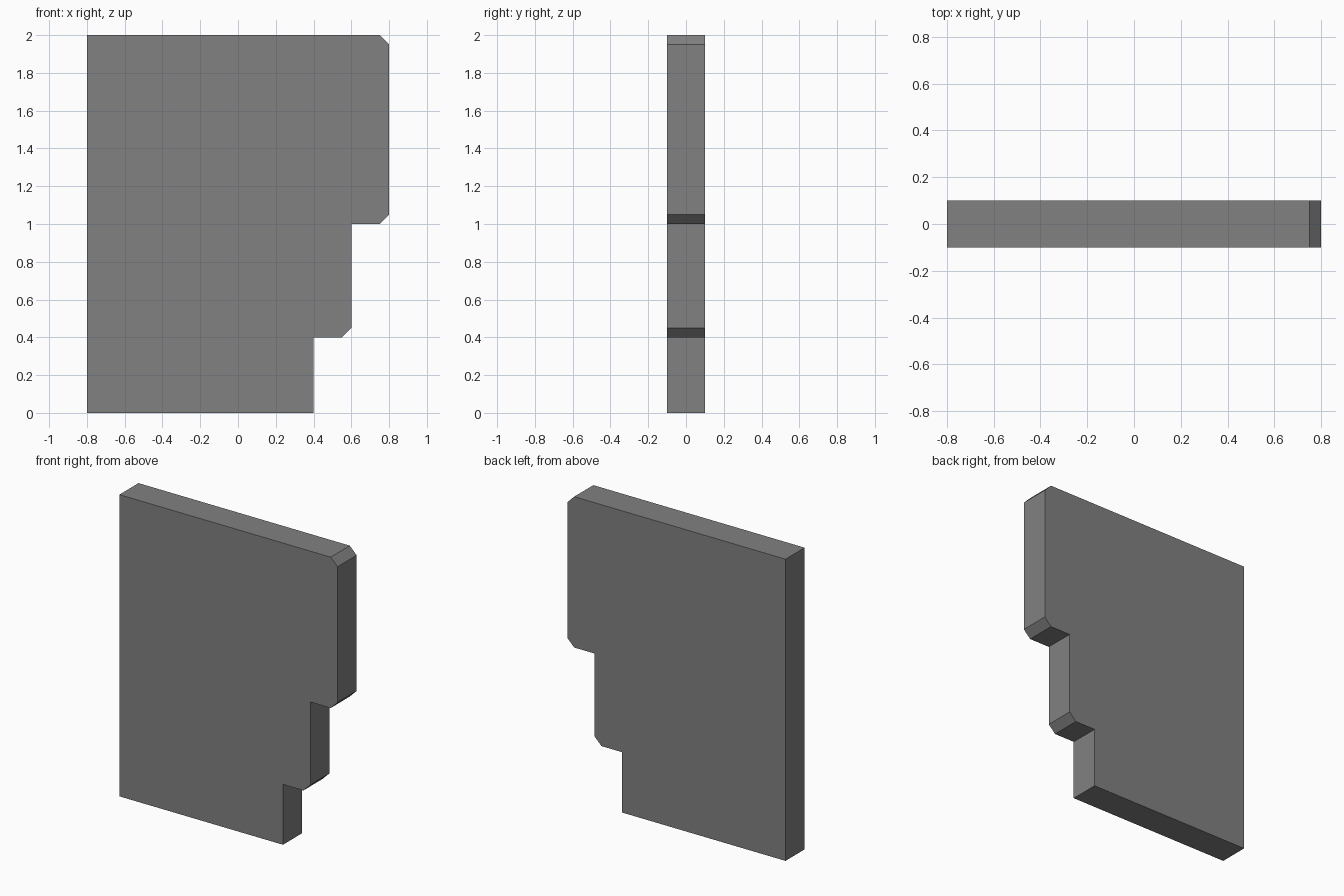
import bpy
import bmesh

if "Cube" in bpy.data.objects:
    bpy.data.objects.remove(bpy.data.objects["Cube"])

THICKNESS = 0.2
CHAMFER = 0.05

# Stepped outline in x, z: narrow foot, middle step, wide chamfered head
outline = [
    (-0.8, 0.0), (0.4, 0.0),
    (0.4, 0.4), (0.6 - CHAMFER, 0.4), (0.6, 0.4 + CHAMFER),
    (0.6, 1.0), (0.8 - CHAMFER, 1.0), (0.8, 1.0 + CHAMFER),
    (0.8, 2.0 - CHAMFER), (0.8 - CHAMFER, 2.0), (-0.8, 2.0),
]


def extruded_profile(name, points, depth):
    """Solid plate made from an x-z profile, centred on y = 0."""
    bm = bmesh.new()
    face = bm.faces.new([bm.verts.new((x, -depth / 2, z)) for x, z in points])
    result = bmesh.ops.extrude_face_region(bm, geom=[face], use_keep_orig=True)
    moved = [g for g in result["geom"] if isinstance(g, bmesh.types.BMVert)]
    bmesh.ops.translate(bm, verts=moved, vec=(0, depth, 0))
    bmesh.ops.recalc_face_normals(bm, faces=bm.faces)
    mesh = bpy.data.meshes.new(name)
    bm.to_mesh(mesh)
    bm.free()
    obj = bpy.data.objects.new(name, mesh)
    bpy.context.collection.objects.link(obj)
    return obj


# Stepped wall plate in dark grey
plate = extruded_profile("stepped_plate", outline, THICKNESS)
dark_grey = bpy.data.materials.new("dark_grey")
dark_grey.diffuse_color = (0.22, 0.22, 0.22, 1.0)
dark_grey.use_nodes = True
dark_grey.node_tree.nodes["Principled BSDF"].inputs["Base Color"].default_value = dark_grey.diffuse_color
plate.data.materials.append(dark_grey)
